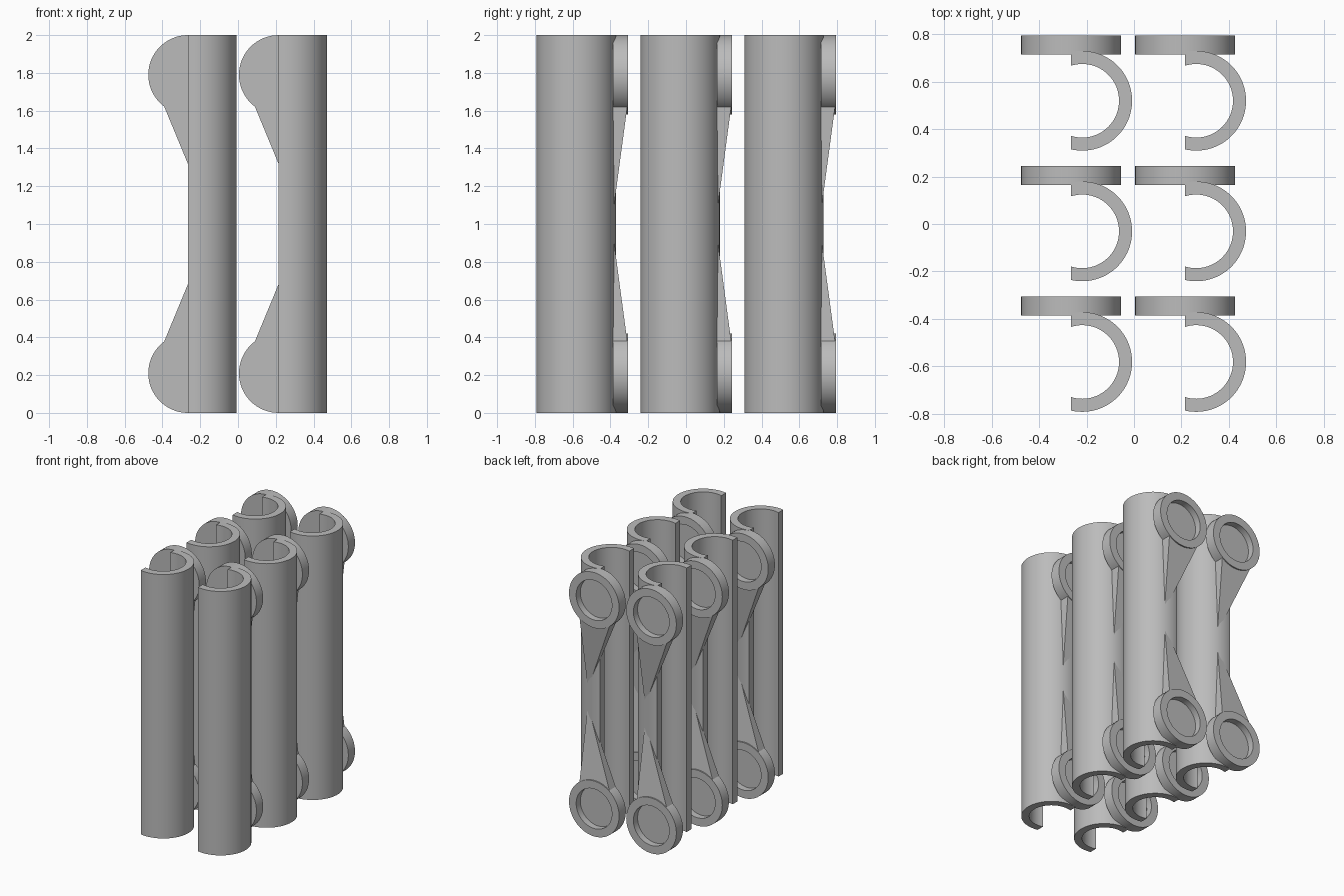
import bpy, bmesh, math

cube = bpy.data.objects.get("Cube")
if cube:
    bpy.data.objects.remove(cube, do_unlink=True)

grey = bpy.data.materials.new("plain grey")
grey.use_nodes = True
grey.diffuse_color = (0.5, 0.5, 0.5, 1)
grey.node_tree.nodes["Principled BSDF"].inputs["Base Color"].default_value = (0.5, 0.5, 0.5, 1)

HEIGHT = 2.0
OUTER, INNER = 0.21, 0.155     # channel wall radii
CUT = -0.047                   # open side of the channel
RING_R, HOLE_R = 0.21, 0.15
FRONT, BACK, FLOOR = 0.195, 0.275, 0.225   # ring depths from channel axis
RING_Z = 1.79


def make(name, bm):
    bmesh.ops.recalc_face_normals(bm, faces=bm.faces)
    mesh = bpy.data.meshes.new(name)
    bm.to_mesh(mesh)
    bm.free()
    mesh.materials.append(grey)
    obj = bpy.data.objects.new(name, mesh)
    bpy.context.collection.objects.link(obj)
    bpy.ops.object.select_all(action='DESELECT')
    obj.select_set(True)
    bpy.context.view_layer.objects.active = obj
    bpy.ops.object.shade_smooth_by_angle(angle=math.radians(30))
    return mesh, obj


# Channel: C-shaped section extruded upward
def channel():
    def arc(r, n=48):
        a = math.acos(CUT / r)
        return [(r * math.cos(t), r * math.sin(t))
                for t in (-a + 2 * a * i / n for i in range(n + 1))]
    bm = bmesh.new()
    rows = []
    for z in (0, HEIGHT):
        rows.append([[bm.verts.new((x, y, z)) for x, y in arc(r)] for r in (OUTER, INNER)])
    for (lo_out, lo_in), (hi_out, hi_in) in [rows]:
        for i in range(len(lo_out) - 1):
            for a, b in ((lo_out, hi_out), (hi_out, hi_in), (hi_in, lo_in), (lo_in, lo_out)):
                bm.faces.new((a[i], a[i + 1], b[i + 1], b[i]))
        for i in (0, -1):
            bm.faces.new((lo_out[i], hi_out[i], hi_in[i], lo_in[i]))
    return make("channel", bm)


# Ring: round pad with a recess in its back, lathed about the y axis
def ring():
    bm = bmesh.new()
    n = 64
    profile = [(RING_R, FRONT), (RING_R, BACK), (HOLE_R, BACK), (HOLE_R, FLOOR)]
    loops = [[bm.verts.new((CUT + r * math.cos(2 * math.pi * i / n), y,
                            RING_Z + r * math.sin(2 * math.pi * i / n)))
              for i in range(n)] for r, y in profile]
    for a, b in zip(loops, loops[1:]):
        for i in range(n):
            j = (i + 1) % n
            bm.faces.new((a[i], a[j], b[j], b[i]))
    bm.faces.new(loops[0])
    bm.faces.new(loops[-1])
    return make("upper_ring", bm)


# Brace: wedge tapering from the ring to the middle of the channel
def brace():
    bm = bmesh.new()
    top = [(CUT - 0.125, FRONT), (CUT + 0.125, FRONT), (CUT + 0.125, BACK - 0.005), (CUT - 0.125, BACK - 0.005)]
    verts = [bm.verts.new((x, y, 1.62)) for x, y in top]
    tip = bm.verts.new((0.06, FRONT, 1.06))
    bm.faces.new(verts)
    for i in range(4):
        bm.faces.new((verts[i], verts[(i + 1) % 4], tip))
    return make("upper_brace", bm)


def mirrored(mesh, name):
    bm = bmesh.new()
    bm.from_mesh(mesh)
    for v in bm.verts:
        v.co.z = HEIGHT - v.co.z
    return make(name, bm)


# One bracket, then linked copies in two columns and three rows
parts = [channel(), ring(), brace()]
parts.append(mirrored(parts[1][0], "lower_ring"))
parts.append(mirrored(parts[2][0], "lower_brace"))
for col in range(2):
    for row in range(3):
        place = (-0.218 + 0.48 * col, -0.581 + 0.55 * row, 0)
        for mesh, first in parts:
            obj = first
            if col or row:
                obj = bpy.data.objects.new(f"{mesh.name}_{col + 1}_{row + 1}", mesh)
                bpy.context.collection.objects.link(obj)
            obj.location = place
